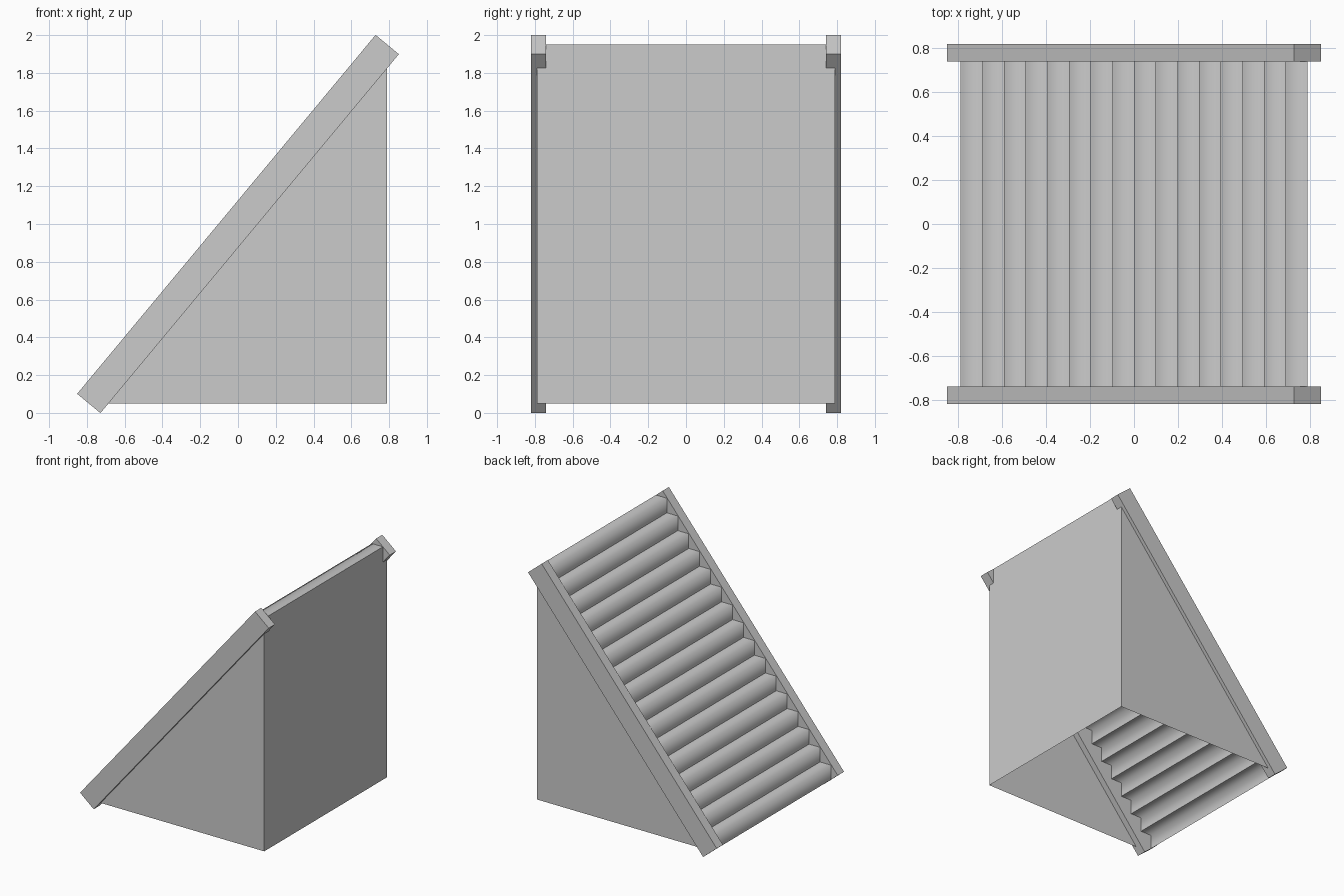
import bpy
import bmesh
import math

cube = bpy.data.objects.get("Cube")
if cube:
    bpy.data.objects.remove(cube, do_unlink=True)

# Overall proportions of the flight
RUN, RISE, BASE = 1.58, 1.90, 0.05
STEPS = 16
HALF_RUN = RUN / 2
PANEL_Y = 0.79
BEAM_Y, BEAM_THICK, BEAM_DEPTH = 0.78, 0.08, 0.16

grey = bpy.data.materials.new("plain grey")
grey.use_nodes = True
colour = (0.6, 0.6, 0.6, 1)
grey.diffuse_color = colour
grey.node_tree.nodes["Principled BSDF"].inputs["Base Color"].default_value = colour


def make_object(name, bm, smooth=False):
    mesh = bpy.data.meshes.new(name)
    for face in bm.faces:
        face.smooth = smooth
    bm.to_mesh(mesh)
    bm.free()
    mesh.materials.append(grey)
    obj = bpy.data.objects.new(name, mesh)
    bpy.context.collection.objects.link(obj)
    return obj


def sheet(name, points):
    bm = bmesh.new()
    bm.faces.new([bm.verts.new(p) for p in points])
    return make_object(name, bm)


# Steps: each riser and tread share a softly shaded nosing, with a crisp inner corner
bm = bmesh.new()
going, riser = RUN / STEPS, RISE / STEPS
for i in range(STEPS):
    x, z = -HALF_RUN + i * going, BASE + i * riser
    profile = [(x, z), (x, z + riser), (x + going, z + riser)]
    rows = [[bm.verts.new((px, y, pz)) for y in (BEAM_Y, -BEAM_Y)] for px, pz in profile]
    for low, high in zip(rows, rows[1:]):
        bm.faces.new((low[0], low[1], high[1], high[0]))
make_object("steps", bm, smooth=True)

# Upright wall behind the top step
top = BASE + RISE
sheet("back_wall", [(HALF_RUN, -PANEL_Y, BASE), (HALF_RUN, PANEL_Y, BASE),
                    (HALF_RUN, PANEL_Y, top), (HALF_RUN, -PANEL_Y, top)])

# Triangular side panels and sloping side beams
for side, sign in (("front", -1), ("rear", 1)):
    y = sign * PANEL_Y
    corners = [(-HALF_RUN, y, BASE), (HALF_RUN, y, BASE), (HALF_RUN, y, top)]
    sheet(side + "_side_panel", corners if sign < 0 else corners[::-1])

    bm = bmesh.new()
    bmesh.ops.create_cube(bm, size=1)
    bmesh.ops.scale(bm, verts=bm.verts, vec=(math.hypot(RUN, RISE), BEAM_THICK, BEAM_DEPTH))
    beam = make_object(side + "_side_beam", bm)
    beam.location = (0, sign * BEAM_Y, BASE + RISE / 2)
    beam.rotation_euler.y = -math.atan2(RISE, RUN)
